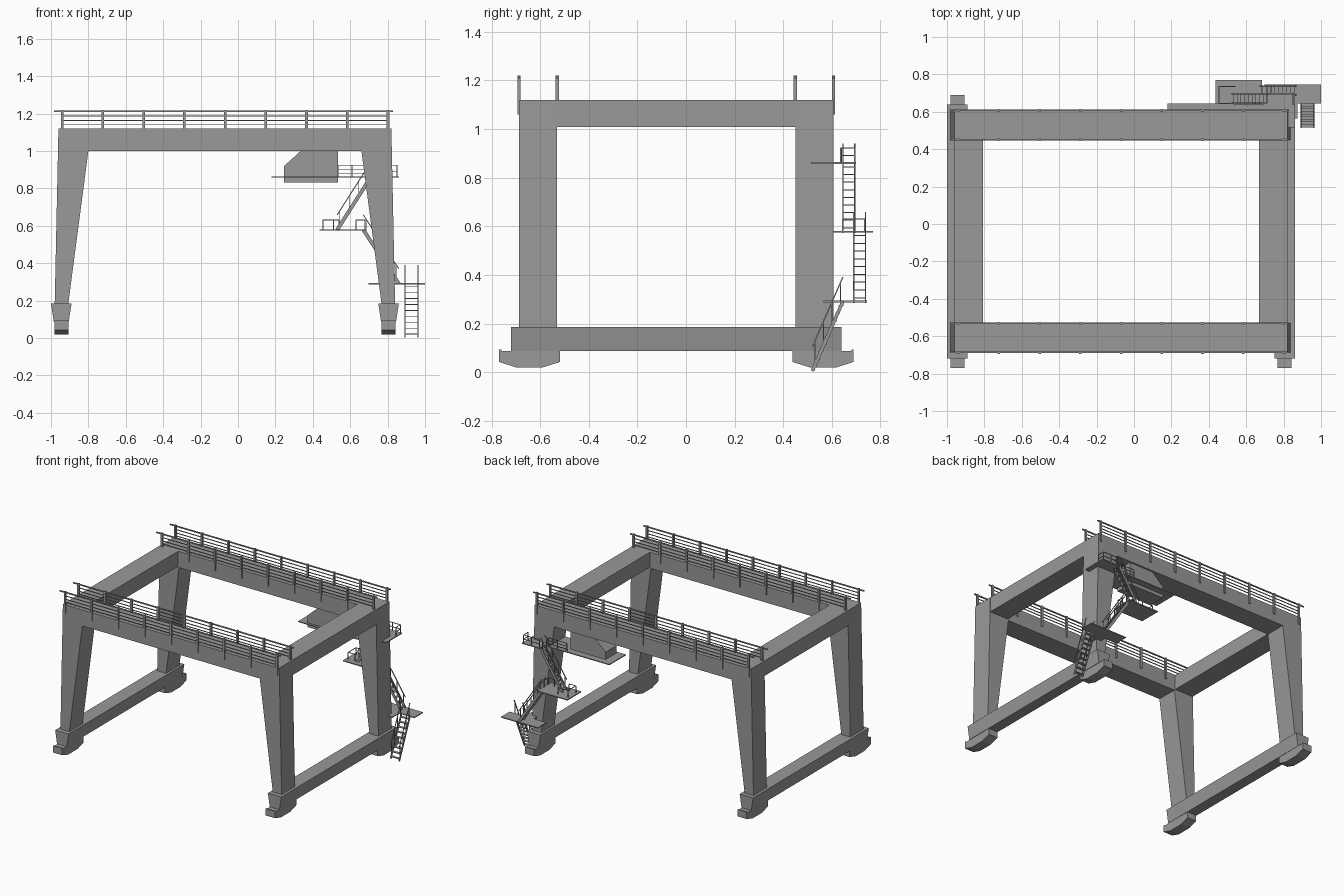
import bpy, bmesh
from mathutils import Vector, Matrix

cube = bpy.data.objects.get("Cube")
if cube:
    bpy.data.objects.remove(cube, do_unlink=True)

steel = bpy.data.materials.new("steel_grey")
steel.use_nodes = True
GREY = (0.32, 0.32, 0.32, 1)
steel.diffuse_color = GREY
steel.node_tree.nodes["Principled BSDF"].inputs["Base Color"].default_value = GREY

MID_X, MID_Y = -0.07, -0.04      # centre of the portal frame


def finish(bm, name):
    bmesh.ops.recalc_face_normals(bm, faces=bm.faces)
    mesh = bpy.data.meshes.new(name)
    bm.to_mesh(mesh)
    bm.free()
    mesh.materials.append(steel)
    obj = bpy.data.objects.new(name, mesh)
    bpy.context.collection.objects.link(obj)
    return obj


def add_box(bm, xs, ys, zs):
    lo, hi = Vector((xs[0], ys[0], zs[0])), Vector((xs[1], ys[1], zs[1]))
    mat = Matrix.Translation((lo + hi) / 2) @ Matrix.Diagonal((*(hi - lo), 1))
    bmesh.ops.create_cube(bm, size=1, matrix=mat)


def add_bar(bm, a, b, width=0.006, depth=None):
    a, b = Vector(a), Vector(b)
    d = b - a
    # keep the width horizontal, across the direction of travel
    side = Vector((0, 0, 1)).cross(d)
    side = side.normalized() if side.length > 1e-6 else Vector((1, 0, 0))
    up = d.normalized().cross(side)
    rot = Matrix((side, up, d.normalized())).transposed().to_4x4()
    scale = Matrix.Diagonal((width, depth or width, d.length, 1))
    bmesh.ops.create_cube(bm, size=1, matrix=Matrix.Translation((a + b) / 2) @ rot @ scale)


def add_prism(bm, profile, place, lo, hi):
    """Extrude a 2D profile; place(u, v, t) gives the 3D point."""
    rings = [[bm.verts.new(place(u, v, t)) for u, v in profile] for t in (lo, hi)]
    bm.faces.new(rings[0])
    bm.faces.new(rings[1][::-1])
    n = len(profile)
    for i in range(n):
        j = (i + 1) % n
        bm.faces.new((rings[0][i], rings[0][j], rings[1][j], rings[1][i]))


def box(name, xs, ys, zs):
    bm = bmesh.new()
    add_box(bm, xs, ys, zs)
    return finish(bm, name)


# Portal frame, feet and beams, mirrored in both directions
for sx, side in ((-1, "right"), (1, "left")):
    def fx(u):
        return MID_X + sx * u

    # sill beam, wider at the top
    bm = bmesh.new()
    sill = [(0.93, 0.185), (0.82, 0.185), (0.835, 0.087), (0.915, 0.087)]
    add_prism(bm, sill, lambda u, v, t: (fx(u), t, v), -0.72, 0.64)
    finish(bm, side + "_sill_beam")

    # upper cross beam
    xs = sorted((fx(0.737), fx(0.89)))
    box(side + "_cross_beam", xs, (-0.53, 0.452), (1.008, 1.12))

    for sy, end in ((-1, "front"), (1, "back")):
        def fy(v):
            return MID_Y + sy * v
        # tapered leg
        bm = bmesh.new()
        leg = [(0.89, 1.12), (0.73, 1.12), (0.73, 1.0), (0.837, 0.185), (0.91, 0.185)]
        add_prism(bm, leg, lambda u, v, t: (fx(u), t, v), fy(0.49), fy(0.647))
        finish(bm, f"{end}_{side}_leg")
        # wheel bogie
        bm = bmesh.new()
        bogie = [(0.73, 0.093), (0.73, 0.042), (0.66, 0.02), (0.548, 0.02),
                 (0.478, 0.042), (0.478, 0.087), (0.72, 0.087), (0.72, 0.093)]
        add_prism(bm, bogie, lambda u, v, t: (t, fy(u), v), fx(0.837), fx(0.912))
        finish(bm, f"{end}_{side}_bogie")

for sy, end in ((-1, "front"), (1, "back")):
    ys = sorted((MID_Y + sy * 0.49, MID_Y + sy * 0.647))
    box(end + "_girder", (-0.80, 0.66), ys, (1.0, 1.12))
    # walkway railings on both faces of the girder
    for y, face in zip(ys, ("outer", "inner") if sy < 0 else ("inner", "outer")):
        bm = bmesh.new()
        for i in range(9):
            x = -0.94 + i * 1.742 / 8 if 0 < i else -0.94
            add_box(bm, (x - 0.007, x + 0.007), (y - 0.007, y + 0.007), (1.06, 1.22))
        for z in (1.14, 1.162, 1.187):
            add_bar(bm, (-0.94, y, z), (0.80, y, z), 0.005)
        add_bar(bm, (-0.985, y, 1.213), (0.83, y, 1.213), 0.008)
        finish(bm, f"{end}_{face}_railing")

# Operator cabin hanging under the back girder
bm = bmesh.new()
cabin = [(0.245, 0.832), (0.245, 0.918), (0.335, 1.0), (0.535, 1.0), (0.535, 0.832)]
add_prism(bm, cabin, lambda u, v, t: (u, t, v), 0.465, 0.595)
finish(bm, "operator_cabin")

# Platforms and landings
T = 0.007
box("cabin_platform", (0.18, 0.72), (0.45, 0.643), (0.857, 0.857 + T))
box("upper_landing", (0.715, 0.86), (0.515, 0.70), (0.857, 0.857 + T))
box("middle_landing", (0.437, 0.685), (0.607, 0.77), (0.574, 0.574 + T))
box("lower_landing", (0.697, 1.0), (0.645, 0.745), (0.287, 0.287 + T))
box("lower_landing_return", (0.80, 0.875), (0.565, 0.645), (0.287, 0.287 + T))


def flight(name, a, b, across, steps, rise, tread, stringer):
    """Stair from a to b, with stringers, treads and handrails."""
    a, b, across = Vector(a), Vector(b), Vector(across)
    up = Vector((0, 0, rise))
    run = Vector((b.x - a.x, b.y - a.y, 0)).normalized() * tread
    bm = bmesh.new()
    for s in (-1, 1):
        o = across * s
        add_bar(bm, a + o, b + o, 0.005, stringer)
        add_bar(bm, a + o + up, b + o + up, 0.005)
        for f in (0.08, 0.36, 0.64, 0.92):
            p = a.lerp(b, f) + o
            add_bar(bm, p, p + up, 0.004)
    for i in range(steps):
        p = a.lerp(b, (i + 0.5) / steps)
        lo, hi = p - across - run / 2, p + across + run / 2
        xs, ys = sorted((lo.x, hi.x)), sorted((lo.y, hi.y))
        add_box(bm, xs, ys, (p.z - 0.002, p.z + 0.002))
    finish(bm, name)


flight("ground_stair", (0.927, 0.52, 0.005), (0.927, 0.645, 0.29),
       (0.035, 0, 0), 9, 0.10, 0.02, 0.014)
flight("lower_stair", (0.86, 0.714, 0.29), (0.67, 0.714, 0.578),
       (0, 0.024, 0), 9, 0.08, 0.02, 0.02)
flight("upper_stair", (0.53, 0.67, 0.578), (0.71, 0.67, 0.86),
       (0, 0.024, 0), 9, 0.08, 0.02, 0.02)


def guard(name, points, z, height, rails):
    """Handrail around the edge of a landing."""
    bm = bmesh.new()
    for x, y in points:
        add_bar(bm, (x, y, z), (x, y, z + height), 0.005)
    for p, q in zip(points, points[1:]):
        for i in range(1, rails + 1):
            h = z + height * i / rails
            add_bar(bm, (*p, h), (*q, h), 0.004)
    finish(bm, name)


guard("cabin_platform_guard", [(0.535, 0.637), (0.61, 0.637), (0.69, 0.637)], 0.86, 0.063, 3)
guard("upper_landing_guard", [(0.72, 0.694), (0.785, 0.694), (0.85, 0.694), (0.85, 0.64)],
      0.86, 0.063, 2)
guard("middle_landing_guard", [(0.51, 0.645), (0.455, 0.645), (0.455, 0.735), (0.54, 0.735)],
      0.578, 0.053, 1)
guard("middle_landing_side_guard", [(0.63, 0.645), (0.68, 0.645), (0.68, 0.69)],
      0.578, 0.053, 1)
